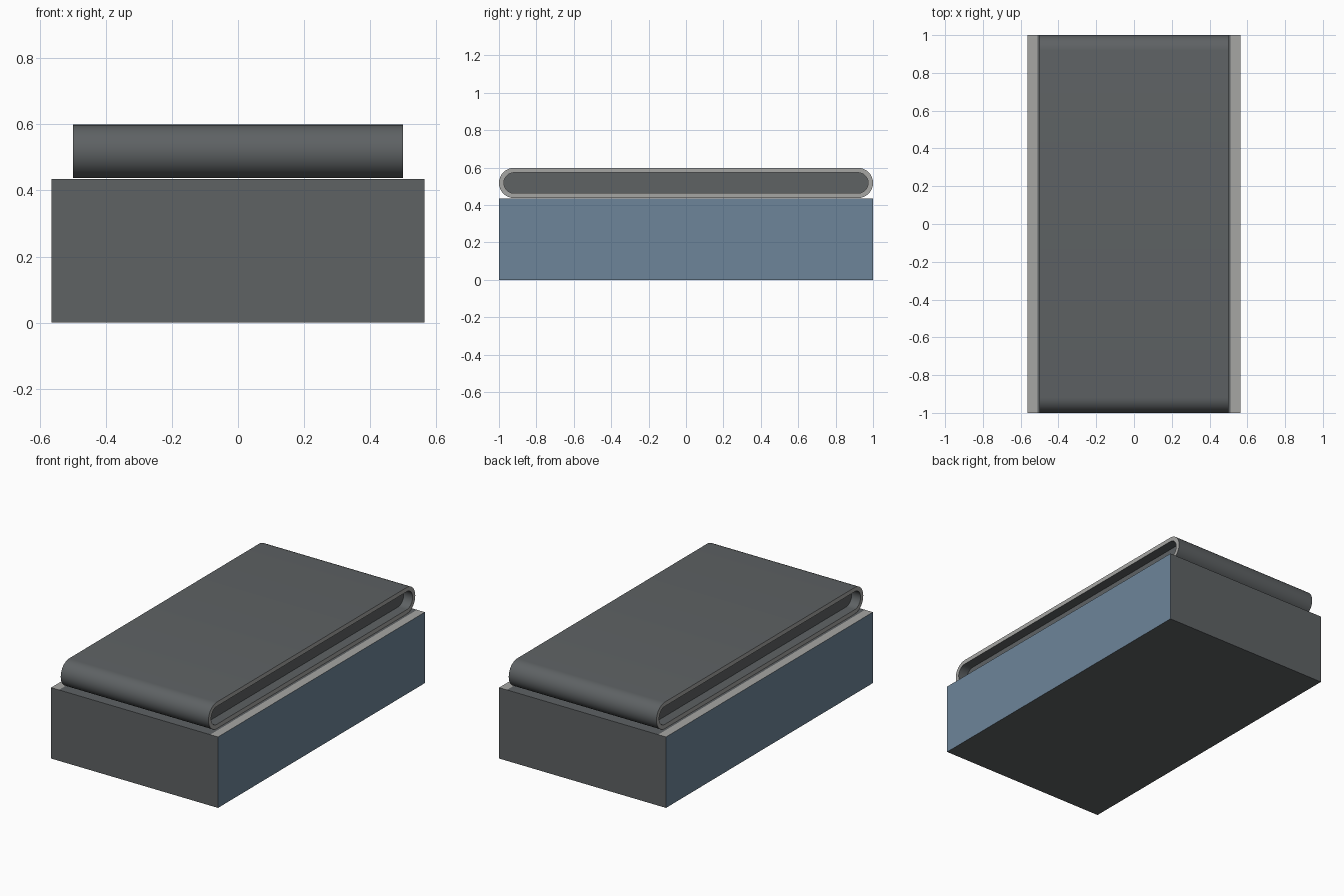
import bpy, bmesh, math

if "Cube" in bpy.data.objects:
    bpy.data.objects.remove(bpy.data.objects["Cube"])


def material(name, rgb):
    m = bpy.data.materials.new(name)
    m.diffuse_color = (*rgb, 1)
    m.use_nodes = True
    m.node_tree.nodes["Principled BSDF"].inputs["Base Color"].default_value = m.diffuse_color
    return m


DARK = material("dark grey", (0.112, 0.122, 0.127))
LIGHT = material("light grey", (0.38, 0.38, 0.37))
BLUE = material("steel blue", (0.155, 0.235, 0.32))


def finish(bm, name, mats):
    bmesh.ops.recalc_face_normals(bm, faces=bm.faces[:])
    me = bpy.data.meshes.new(name)
    bm.to_mesh(me)
    bm.free()
    ob = bpy.data.objects.new(name, me)
    bpy.context.collection.objects.link(ob)
    for m in mats:
        me.materials.append(m)
    return ob


# Base block: blue long sides, light strips on the top beside the belt
bm = bmesh.new()
bmesh.ops.create_cube(bm, size=1)
for v in bm.verts:
    v.co = (v.co.x * 1.13, v.co.y * 2, (v.co.z + 0.5) * 0.434)
for x in (-0.512, 0.512):
    bmesh.ops.bisect_plane(bm, geom=bm.verts[:] + bm.edges[:] + bm.faces[:],
                           plane_co=(x, 0, 0), plane_no=(1, 0, 0))
bm.normal_update()
for f in bm.faces:
    if abs(f.normal.x) > 0.5:
        f.material_index = 2
    elif f.normal.z > 0.5 and abs(f.calc_center_median().x) > 0.512:
        f.material_index = 1
finish(bm, "base_block", (DARK, LIGHT, BLUE))


# Belt: stadium cross-section, light rims, dark recessed side panels
def ring(bm, x, inset, seg=16):
    r = 0.081 - inset
    verts = []
    for side in (1, -1):
        for i in range(seg + 1):
            a = -math.pi / 2 + math.pi * i / seg
            verts.append(bm.verts.new((x, side * (0.919 + r * math.cos(a)),
                                       0.518 + side * r * math.sin(a))))
    return verts


bm = bmesh.new()
rings = [ring(bm, x, t) for x, t in
         ((-0.44, 0.026), (-0.5, 0.026), (-0.5, 0), (0.5, 0), (0.5, 0.026), (0.44, 0.026))]
for k, (a, b) in enumerate(zip(rings, rings[1:])):
    for i in range(len(a)):
        j = (i + 1) % len(a)
        f = bm.faces.new((a[i], a[j], b[j], b[i]))
        f.material_index = 1 if k in (1, 3) else 0
bm.faces.new(rings[0])
bm.faces.new(rings[-1])
belt = finish(bm, "conveyor_belt", (DARK, LIGHT))
bpy.context.view_layer.objects.active = belt
belt.select_set(True)
bpy.ops.object.shade_smooth_by_angle(angle=math.radians(35))
